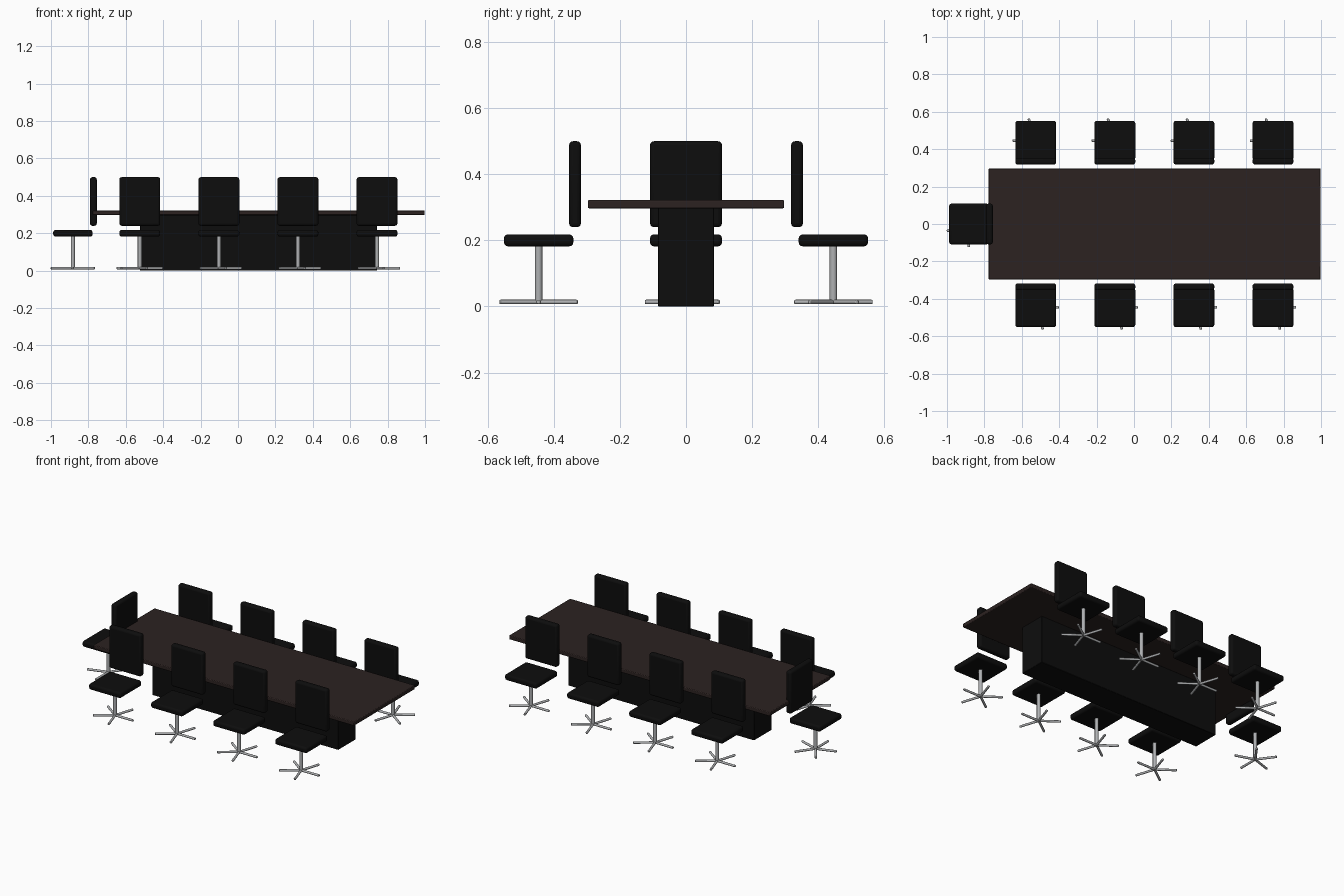
import bpy
from math import radians, pi, cos, sin
from mathutils import Matrix, Vector

cube = bpy.data.objects.get("Cube")
if cube:
    bpy.data.objects.remove(cube, do_unlink=True)


def material(name, color, rough=0.6):
    m = bpy.data.materials.new(name)
    m.use_nodes = True
    m.diffuse_color = (*color, 1)
    bsdf = m.node_tree.nodes["Principled BSDF"]
    bsdf.inputs["Base Color"].default_value = (*color, 1)
    bsdf.inputs["Roughness"].default_value = rough
    return m


black = material("black upholstery", (0.004, 0.004, 0.004))
wood = material("dark brown wood", (0.025, 0.016, 0.015))
steel = material("brushed steel", (0.43, 0.44, 0.45))


def finish(ob, name, mat, bevel, segments):
    """Name, colour, round the edges and shade."""
    ob.name = ob.data.name = name
    ob.data.materials.append(mat)
    mod = ob.modifiers.new("rounded edges", 'BEVEL')
    mod.width, mod.segments = bevel, segments
    mod.limit_method = 'ANGLE'
    mod.angle_limit = radians(40)
    bpy.ops.object.shade_smooth_by_angle(angle=radians(35))
    return ob


def box(name, low, high, mat, bevel, segments=3):
    low, high = Vector(low), Vector(high)
    bpy.ops.mesh.primitive_cube_add(size=1)
    ob = bpy.context.object
    ob.data.transform(Matrix.Translation((low + high) / 2) @ Matrix.Diagonal((*(high - low), 1)))
    return finish(ob, name, mat, bevel, segments)


def rod(name, start, end, radius, mat, bevel):
    start, end = Vector(start), Vector(end)
    axis = end - start
    bpy.ops.mesh.primitive_cylinder_add(vertices=16, radius=radius, depth=axis.length)
    ob = bpy.context.object
    turn = axis.to_track_quat('Z', 'Y').to_matrix().to_4x4()
    ob.data.transform(Matrix.Translation((start + end) / 2) @ turn)
    return finish(ob, name, mat, bevel, 2)


# Table
box("table_top", (-0.777, -0.297, 0.297), (0.998, 0.297, 0.322), wood, 0.004, 2)
box("table_pedestal", (-0.524, -0.085, 0.0), (0.743, 0.085, 0.298), black, 0.002, 1)

# One chair at the origin, its backrest on the +y side
parts = [
    box("seat", (-0.109, -0.105, 0.182), (0.109, 0.105, 0.218), black, 0.012),
    box("backrest", (-0.109, 0.092, 0.24), (0.109, 0.128, 0.5), black, 0.012),
    rod("post", (0, 0, 0.01), (0, 0, 0.185), 0.011, steel, 0.001),
]
for i in range(5):
    a = i * 2 * pi / 5
    parts.append(rod("foot_spoke", (0, 0, 0.0135), (0.124 * cos(a), 0.124 * sin(a), 0.0135),
                     0.0068, steel, 0.003))

# Chair places: x, y, turn
places = [(-0.883, 0, -90)]
for i in range(4):
    x = -0.525 + i * 0.4227
    places += [(x, -0.446, 0), (x, 0.446, 180)]

for n, (x, y, turn) in enumerate(places):
    place = Matrix.Translation((x, y, 0)) @ Matrix.Rotation(radians(turn), 4, 'Z')
    for part in parts:
        ob = part
        if n:
            ob = part.copy()
            bpy.context.collection.objects.link(ob)
        ob.matrix_world = place
